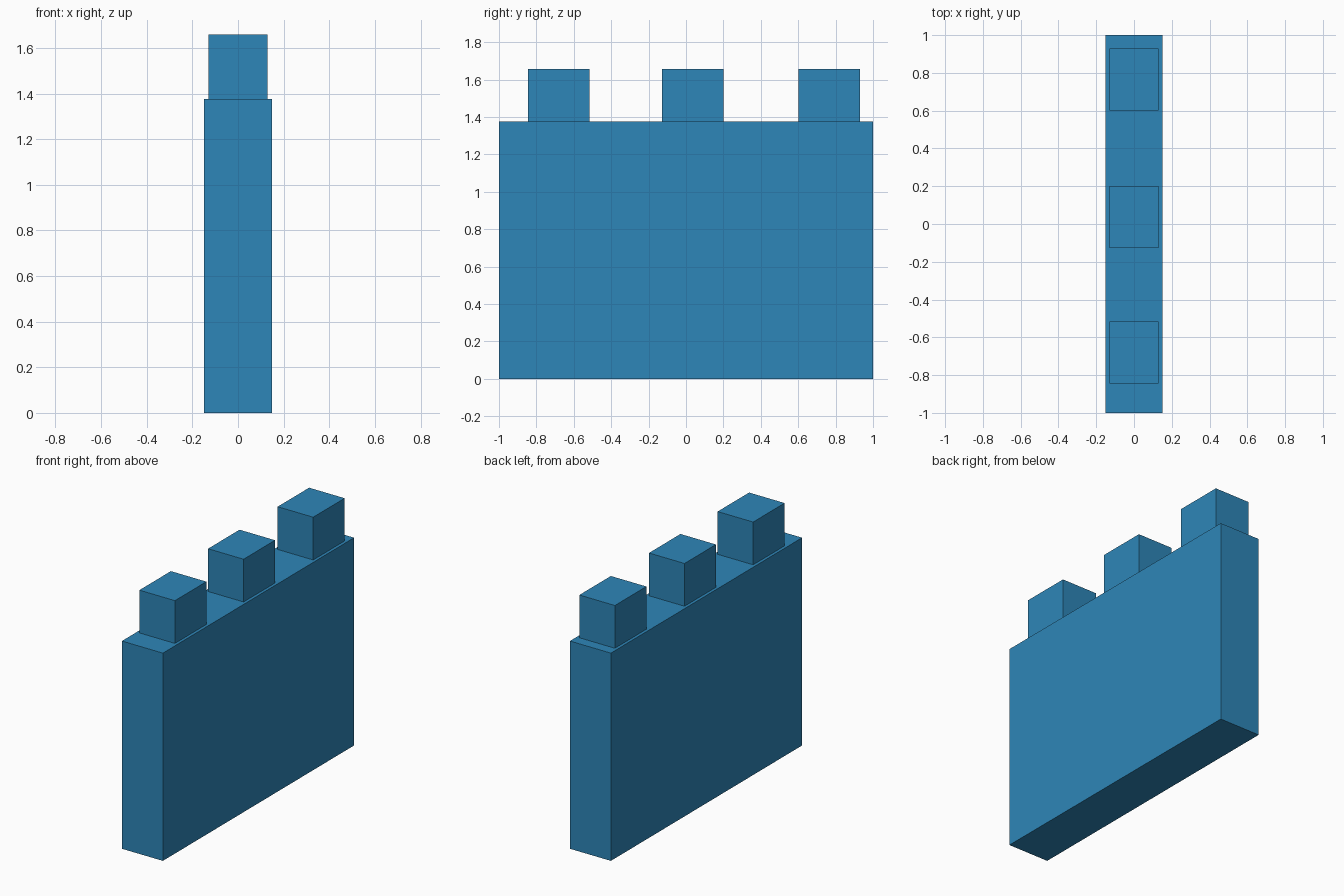
import bpy

if "Cube" in bpy.data.objects:
    bpy.data.objects.remove(bpy.data.objects["Cube"])

blue = bpy.data.materials.new("wall blue")
blue.diffuse_color = (0.027, 0.238, 0.479, 1.0)
blue.use_nodes = True
blue.node_tree.nodes["Principled BSDF"].inputs["Base Color"].default_value = blue.diffuse_color


def box(name, low, high):
    """Axis-aligned box between two corners."""
    centre = [(a + b) / 2 for a, b in zip(low, high)]
    bpy.ops.mesh.primitive_cube_add(size=1, location=centre)
    obj = bpy.context.object
    obj.name = name
    obj.scale = [b - a for a, b in zip(low, high)]
    bpy.ops.object.transform_apply(location=False, rotation=False, scale=True)
    obj.data.materials.append(blue)
    return obj


WALL_TOP, MERLON_TOP = 1.375, 1.658
MERLON_HALF_X, MERLON_HALF_Y = 0.13, 0.1645

# Wall slab
box("wall", (-0.15, -1, 0), (0.15, 1, WALL_TOP))

# Three slightly uneven battlement blocks
for name, y in (("front", -0.681), ("middle", 0.037), ("back", 0.765)):
    box(f"{name}_merlon",
        (-MERLON_HALF_X, y - MERLON_HALF_Y, WALL_TOP),
        (MERLON_HALF_X, y + MERLON_HALF_Y, MERLON_TOP))
